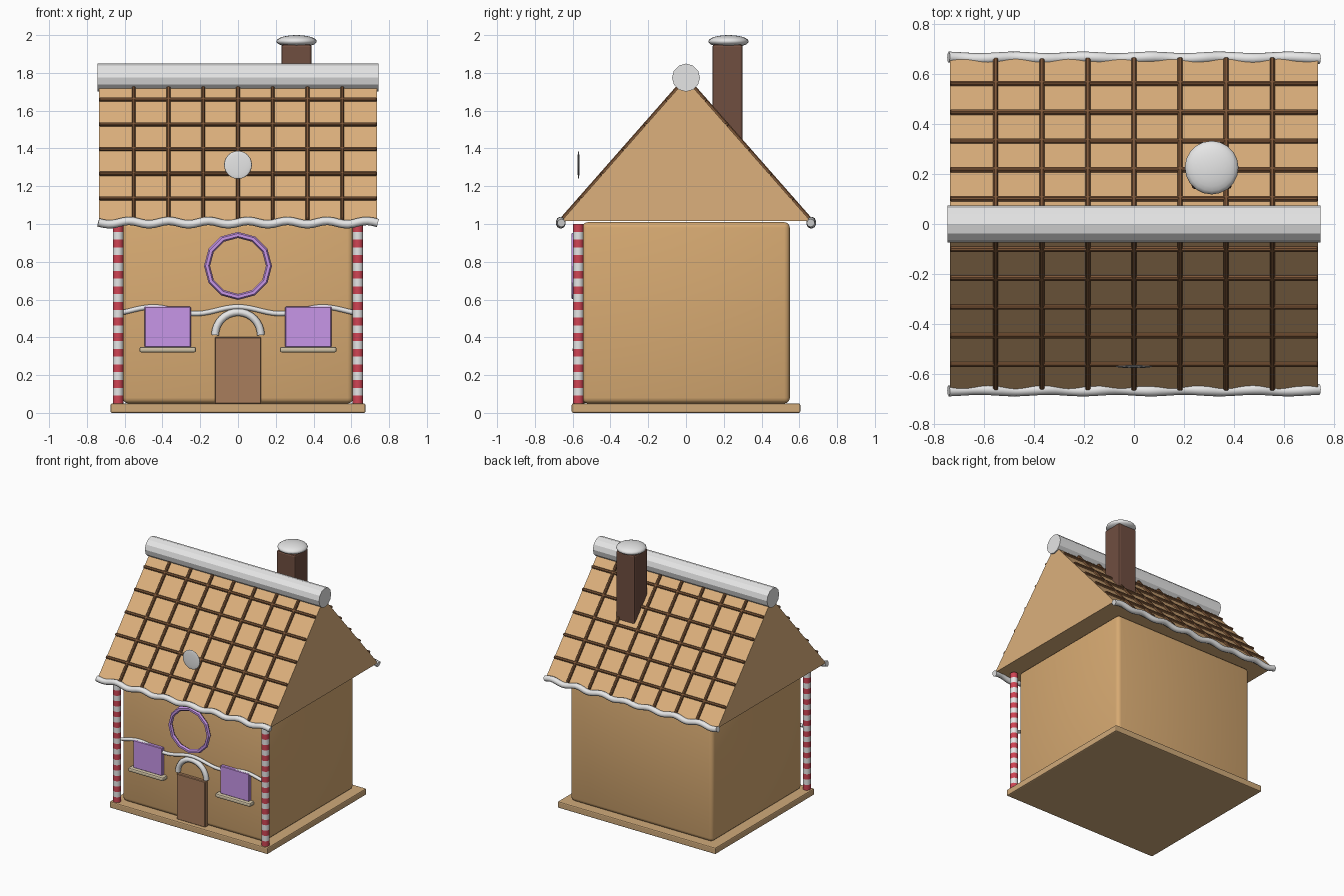
import bpy, bmesh, math
from mathutils import Vector

old = bpy.data.objects.get("Cube")
if old:
    bpy.data.objects.remove(old, do_unlink=True)


def material(name, rgb):
    lin = [((c / 255 + 0.055) / 1.055) ** 2.4 for c in rgb]
    m = bpy.data.materials.new(name)
    m.use_nodes = True
    m.diffuse_color = (*lin, 1)
    m.node_tree.nodes["Principled BSDF"].inputs["Base Color"].default_value = (*lin, 1)
    return m


GINGER = material("gingerbread", (215, 170, 114))
ROOF = material("roof_gingerbread", (220, 176, 124))
BASE = material("base_biscuit", (208, 170, 122))
BATTEN = material("dark_biscuit", (128, 88, 57))
BRICK = material("chimney_brown", (112, 78, 64))
DOOR = material("door_brown", (168, 125, 92))
SNOW = material("white_icing", (230, 230, 230))
LILAC = material("lilac_sugar", (200, 150, 232))
RED = material("candy_red", (208, 68, 84))
CREAM = material("cream_icing", (212, 198, 168))


def add_mesh(name, bm, *mats, smooth=False):
    bmesh.ops.recalc_face_normals(bm, faces=bm.faces)
    me = bpy.data.meshes.new(name)
    bm.to_mesh(me)
    bm.free()
    ob = bpy.data.objects.new(name, me)
    bpy.context.collection.objects.link(ob)
    for m in mats:
        me.materials.append(m)
    if smooth:
        me.shade_smooth()
    return ob


def box(name, center, size, mat, bevel=0.0, segments=2, smooth=False):
    bm = bmesh.new()
    bmesh.ops.create_cube(bm, size=1)
    bmesh.ops.scale(bm, vec=size, verts=bm.verts)
    if bevel:
        bmesh.ops.bevel(bm, geom=bm.edges[:], offset=bevel, segments=segments,
                        profile=0.5, affect='EDGES')
    ob = add_mesh(name, bm, mat, smooth=smooth)
    ob.location = center
    return ob


def tube(name, points, radius, mat):
    cu = bpy.data.curves.new(name, 'CURVE')
    cu.dimensions = '3D'
    cu.bevel_depth = radius
    cu.bevel_resolution = 2
    cu.use_fill_caps = True
    sp = cu.splines.new('POLY')
    sp.points.add(len(points) - 1)
    for p, co in zip(sp.points, points):
        p.co = (*co, 1)
    cu.materials.append(mat)
    ob = bpy.data.objects.new(name, cu)
    bpy.context.collection.objects.link(ob)
    return ob


def ellipsoid(name, center, radii, mat):
    bm = bmesh.new()
    bmesh.ops.create_uvsphere(bm, u_segments=20, v_segments=12, radius=1)
    bmesh.ops.scale(bm, vec=radii, verts=bm.verts)
    ob = add_mesh(name, bm, mat, smooth=True)
    ob.location = center
    return ob


# Base board and walls
box("base_board", (0, 0, 0.025), (1.35, 1.21, 0.05), BASE, 0.008)
box("walls", (0, 0, 0.53), (1.22, 1.1, 0.96), GINGER, 0.03, 3, True)

# Gabled roof block
EAVE_Y, EAVE_Z, APEX_Z, HALF_X = 0.66, 1.015, 1.765, 0.735
bm = bmesh.new()
gable = bm.faces.new([bm.verts.new((-HALF_X, y, z)) for y, z in
                      ((-EAVE_Y, EAVE_Z), (EAVE_Y, EAVE_Z), (0, APEX_Z))])
ext = bmesh.ops.extrude_face_region(bm, geom=[gable], use_keep_orig=True)
bmesh.ops.translate(bm, vec=(2 * HALF_X, 0, 0),
                    verts=[g for g in ext["geom"] if isinstance(g, bmesh.types.BMVert)])
add_mesh("roof", bm, ROOF)

# Lattice of battens and wavy icing on both slopes
pitch = math.atan2(APEX_Z - EAVE_Z, EAVE_Y)
slope_len = math.hypot(APEX_Z - EAVE_Z, EAVE_Y)
for side, label in ((-1, "front"), (1, "back")):
    def on_slope(x, y):
        return Vector((x, side * y, APEX_Z - y * math.tan(pitch) + 0.006))
    for i in range(7):
        ob = box(f"{label}_rafter_{i}", on_slope((i - 3) * 0.184, EAVE_Y / 2),
                 (0.02, slope_len, 0.022), BATTEN, 0.005, 1)
        ob.rotation_euler.x = -side * pitch
    for i in range(5):
        ob = box(f"{label}_batten_{i}", on_slope(0, 0.1 + i * 0.115),
                 (2 * HALF_X, 0.02, 0.022), BATTEN, 0.005, 1)
        ob.rotation_euler.x = -side * pitch
    xs = [-0.74 + 1.48 * k / 56 for k in range(57)]
    tube(f"{label}_eave_icing",
         [(x, side * (0.663 + 0.003 * math.sin(23 * x)), 1.007 + 0.009 * math.sin(30 * x))
          for x in xs], 0.022, SNOW)

# Ridge icing roll
bm = bmesh.new()
bmesh.ops.create_cone(bm, cap_ends=True, segments=12, radius1=0.074, radius2=0.074, depth=1.49)
ridge = add_mesh("ridge_icing", bm, SNOW)
ridge.location = (0, 0, 1.775)
ridge.rotation_euler.y = math.pi / 2

# Chimney with snow cap, and the round sugar disc
box("chimney", (0.31, 0.22, 1.63), (0.16, 0.16, 0.64), BRICK, 0.012)
ellipsoid("chimney_snow", (0.31, 0.225, 1.967), (0.107, 0.107, 0.033), SNOW)
ellipsoid("sugar_disc", (0, -0.569, 1.313), (0.074, 0.006, 0.074), SNOW)

# Striped candy posts
BANDS, POST_Z, POST_H, POST_R = 23, 0.05, 0.95, 0.028
for sx, label in ((-1, "right"), (1, "left")):
    bm = bmesh.new()
    prof = [(0, POST_Z)] + [(POST_R, POST_Z + POST_H * k / BANDS) for k in range(BANDS + 1)]
    prof.append((0, POST_Z + POST_H))
    vs = [bm.verts.new((r, 0, z)) for r, z in prof]
    es = [bm.edges.new(pair) for pair in zip(vs, vs[1:])]
    bmesh.ops.spin(bm, geom=vs + es, cent=(0, 0, 0), axis=(0, 0, 1),
                   angle=2 * math.pi, steps=16, use_merge=True)
    bmesh.ops.remove_doubles(bm, verts=bm.verts, dist=1e-5)
    for f in bm.faces:
        band = int((f.calc_center_median().z - POST_Z) / POST_H * BANDS)
        f.material_index = band % 2
        f.smooth = abs(f.normal.z) < 0.5
    post = add_mesh(f"{label}_candy_post", bm, RED, SNOW)
    post.location = (sx * 0.635, -0.57, 0)

# Windows with sills
for sx, label in ((-1, "right"), (1, "left")):
    box(f"{label}_window", (sx * 0.372, -0.555, 0.455), (0.245, 0.04, 0.215), LILAC, 0.004, 1)
    box(f"{label}_sill", (sx * 0.372, -0.57, 0.335), (0.3, 0.06, 0.03), CREAM, 0.01)

# Door with icing arch
box("door", (0, -0.555, 0.225), (0.246, 0.04, 0.355), DOOR, 0.005, 1)
tube("door_arch", [(0.121 * math.cos(a), -0.56, 0.412 + 0.121 * math.sin(a))
                   for a in (math.pi * k / 16 for k in range(17))], 0.02, SNOW)

# Icing garland across the front
tube("garland", [(x, -0.558, 0.543 + 0.018 * math.cos(2 * math.pi * x / 0.45))
                 for x in (-0.61 + 1.22 * k / 40 for k in range(41))], 0.013, SNOW)

# Round lilac window ring
bpy.ops.mesh.primitive_torus_add(major_segments=12, minor_segments=6, major_radius=0.164,
                                 minor_radius=0.016, location=(0, -0.592, 0.778),
                                 rotation=(math.pi / 2, 0, 0))
ring = bpy.context.object
ring.name = "round_window_ring"
ring.data.materials.append(LILAC)
